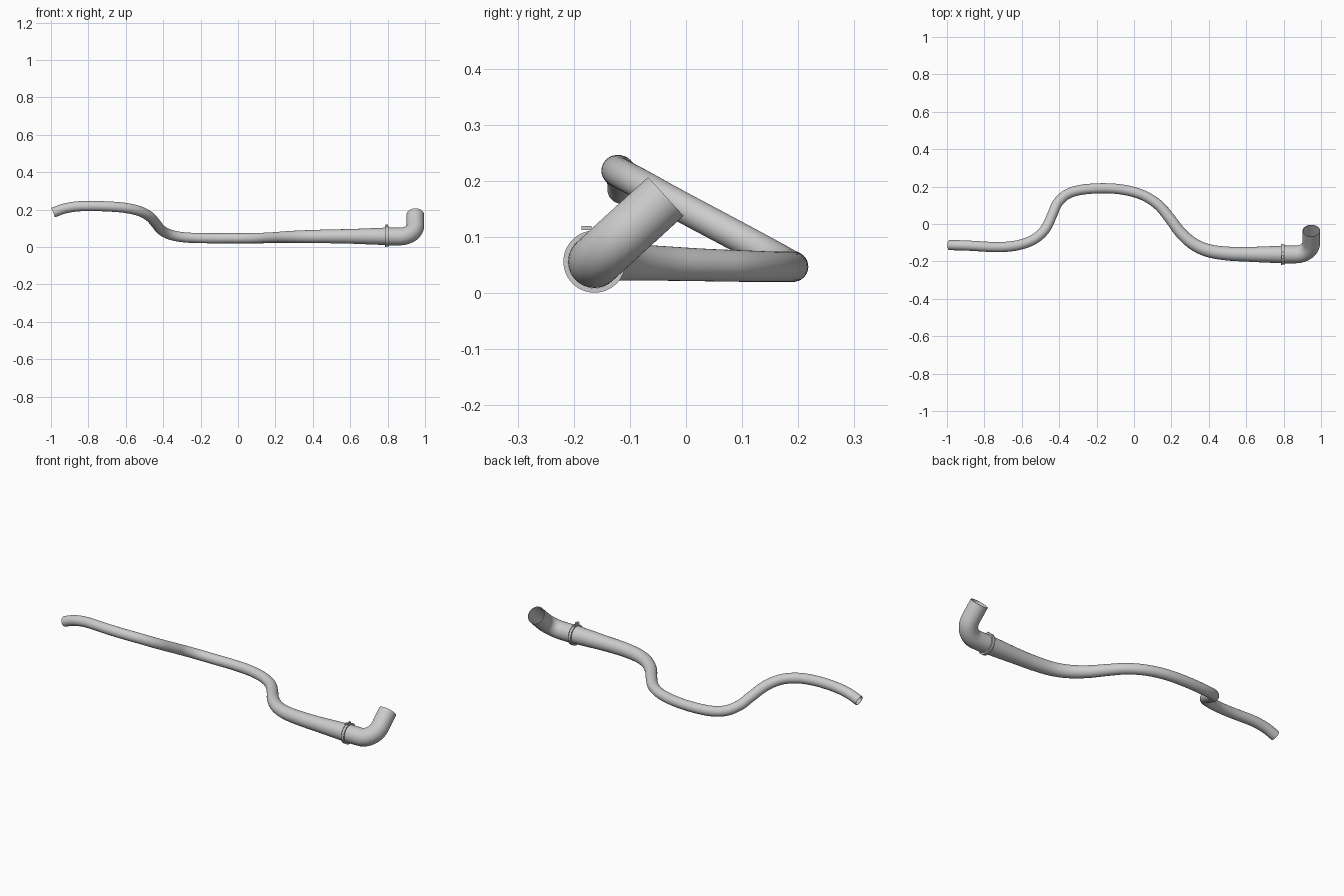
import bpy, bmesh, math
from mathutils import Vector

if "Cube" in bpy.data.objects:
    bpy.data.objects.remove(bpy.data.objects["Cube"])


def finish(name, bm):
    bmesh.ops.recalc_face_normals(bm, faces=bm.faces[:])
    me = bpy.data.meshes.new(name)
    bm.to_mesh(me)
    bm.free()
    ob = bpy.data.objects.new(name, me)
    bpy.context.collection.objects.link(ob)
    bpy.ops.object.select_all(action='DESELECT')
    bpy.context.view_layer.objects.active = ob
    ob.select_set(True)
    bpy.ops.object.shade_smooth_by_angle(angle=math.radians(40))
    return ob


def smooth_path(pts, steps):
    # Catmull-Rom through (x, y, z, radius) points
    p = [Vector(q) for q in pts]
    p = [2 * p[0] - p[1]] + p + [2 * p[-1] - p[-2]]
    out = []
    for i in range(1, len(p) - 2):
        a, b, c, d = p[i - 1:i + 3]
        for s in range(steps):
            t = s / steps
            out.append(0.5 * (2 * b + (c - a) * t + (2 * a - 5 * b + 4 * c - d) * t * t
                              + (3 * b - a - 3 * c + d) * t ** 3))
    return out + [p[-2]]


def pipe(name, path, wall, sides=32):
    # Sweep a hollow tube: outer skin, inner skin and end rims
    pos = [Vector(q[:3]) for q in path]
    n = len(pos)
    bm = bmesh.new()
    outer, inner = [], []
    up = Vector((0, 0, 1))
    for i in range(n):
        t = (pos[min(i + 1, n - 1)] - pos[max(i - 1, 0)]).normalized()
        up = (up - t * up.dot(t)).normalized()
        side = t.cross(up)
        for rings, r in ((outer, path[i][3]), (inner, path[i][3] - wall)):
            rings.append([bm.verts.new(pos[i] + r * (math.cos(a) * up + math.sin(a) * side))
                          for a in (2 * math.pi * k / sides for k in range(sides))])
    loop = outer + inner[::-1]
    for i in range(len(loop)):
        a, b = loop[i], loop[(i + 1) % len(loop)]
        for k in range(sides):
            m = (k + 1) % sides
            bm.faces.new((a[k], a[m], b[m], b[k]))
    return finish(name, bm)


def box(name, centre, size):
    bm = bmesh.new()
    bmesh.ops.create_cube(bm, size=1)
    bmesh.ops.scale(bm, vec=size, verts=bm.verts)
    bmesh.ops.translate(bm, vec=centre, verts=bm.verts)
    return finish(name, bm)


# Long bent hose, flaring towards the clamp
hose = [(-.988, -.113, .184, .027), (-.93, -.114, .205, .027), (-.86, -.117, .217, .027),
        (-.78, -.122, .219, .027), (-.70, -.123, .217, .027), (-.61, -.111, .210, .027),
        (-.53, -.079, .193, .027), (-.473, -.025, .163, .027), (-.437, .05, .123, .027),
        (-.41, .11, .091, .027), (-.36, .158, .065, .027), (-.28, .183, .051, .027),
        (-.16, .191, .047, .027), (-.05, .182, .047, .027), (.05, .153, .047, .027),
        (.13, .102, .048, .028), (.19, .032, .050, .029), (.25, -.047, .053, .031),
        (.32, -.108, .055, .033), (.40, -.143, .056, .035), (.50, -.158, .057, .037),
        (.60, -.162, .057, .039), (.70, -.163, .057, .043), (.80, -.163, .057, .047)]
pipe("long_hose", smooth_path(hose, 6), .004)

# Elbow turning back and up
C = Vector((.948, -.163, .056))
D = Vector((0, .738, .674)).normalized()
X = Vector((1, 0, 0))
R = .085
mid = C - R * X + R * D
elbow = [(.795, C.y, C.z, .047), (.83, C.y, C.z, .047)]
for k in range(19):
    a = math.pi / 2 * k / 18
    q = mid + R * (math.sin(a) * X - math.cos(a) * D)
    elbow.append((*q, .047))
for d in (.13, .172):
    elbow.append((*(C + d * D), .047))
pipe("elbow_hose", elbow, .004)

# Hose clamp: band, raised edges and screw tabs
ax = (-.163, .056)
pipe("clamp_band", [(.788, *ax, .0535), (.803, *ax, .0535)], .0065, 48)
for i, x in enumerate((.787, .801)):
    pipe(f"clamp_edge_{i}", [(x, *ax, .0555), (x + .003, *ax, .0555)], .004, 48)
box("clamp_tab_front", (.795, -.177, .116), (.014, .018, .007))
box("clamp_tab_back", (.795, -.152, .111), (.010, .010, .012))
